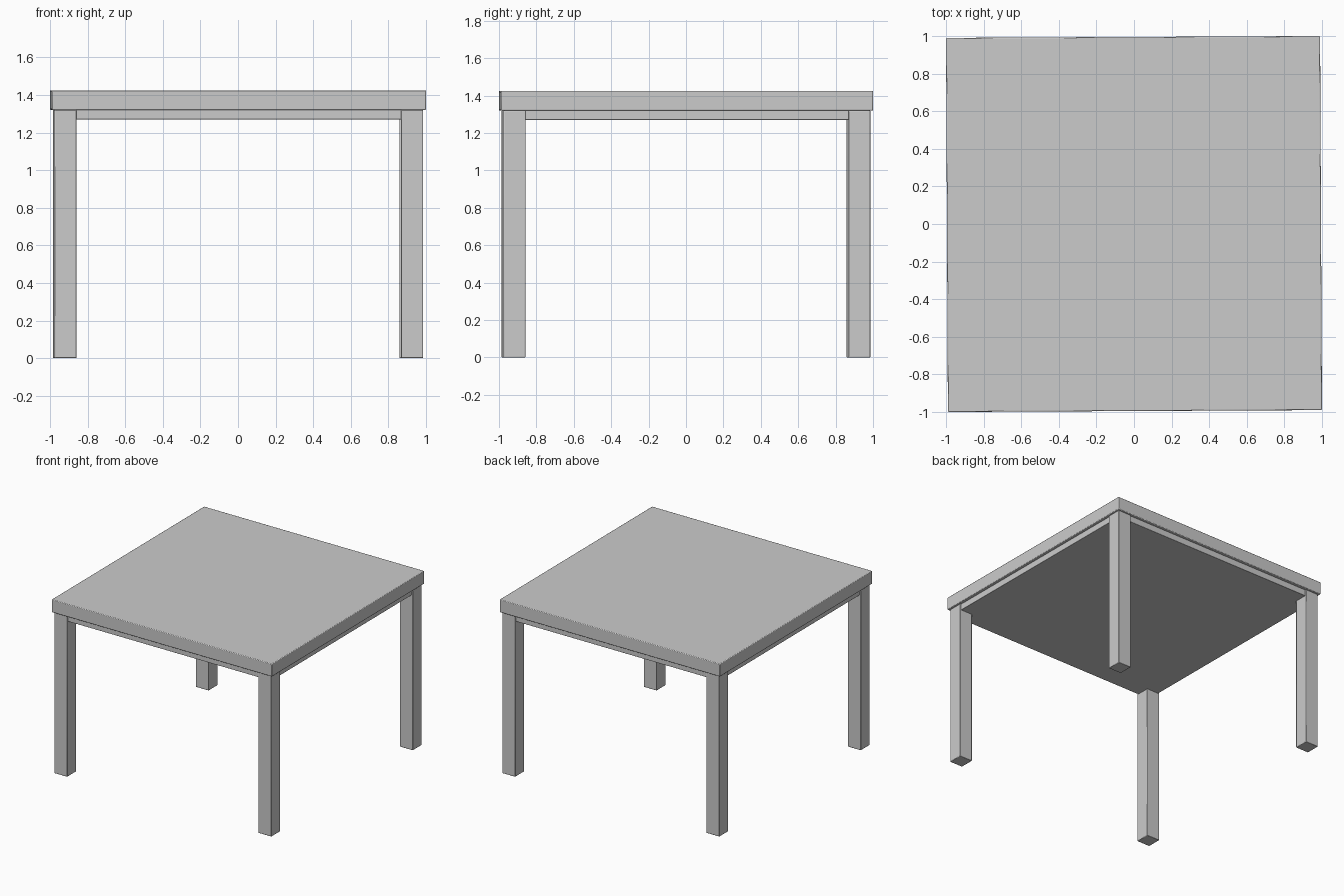
import bpy
import math
from mathutils import Matrix

if "Cube" in bpy.data.objects:
    bpy.data.objects.remove(bpy.data.objects["Cube"])

TURN = Matrix.Rotation(0.005, 4, 'Z')  # the whole table sits very slightly turned


def box(name, center, size, bevel):
    bpy.ops.mesh.primitive_cube_add(size=1)
    ob = bpy.context.object
    ob.name = name
    ob.data.transform(Matrix.Diagonal((*size, 1)))
    ob.matrix_world = TURN @ Matrix.Translation(center)
    mod = ob.modifiers.new("soft_edges", 'BEVEL')
    mod.width = bevel
    mod.segments = 2
    bpy.ops.object.shade_smooth_by_angle(angle=math.radians(50))
    return ob


# Table top
box("table_top", (0, 0, 1.3725), (1.99, 1.99, 0.105), 0.005)

# Shallow panel under the top, set just inside the leg faces
box("under_panel", (0, 0, 1.296), (1.94, 1.94, 0.052), 0.002)

# Four square legs
for ylabel, sy in (("front", -1), ("back", 1)):
    for xlabel, sx in (("left", -1), ("right", 1)):
        box(f"{ylabel}_{xlabel}_leg", (sx * 0.922, sy * 0.922, 0.66),
            (0.117, 0.117, 1.32), 0.004)
